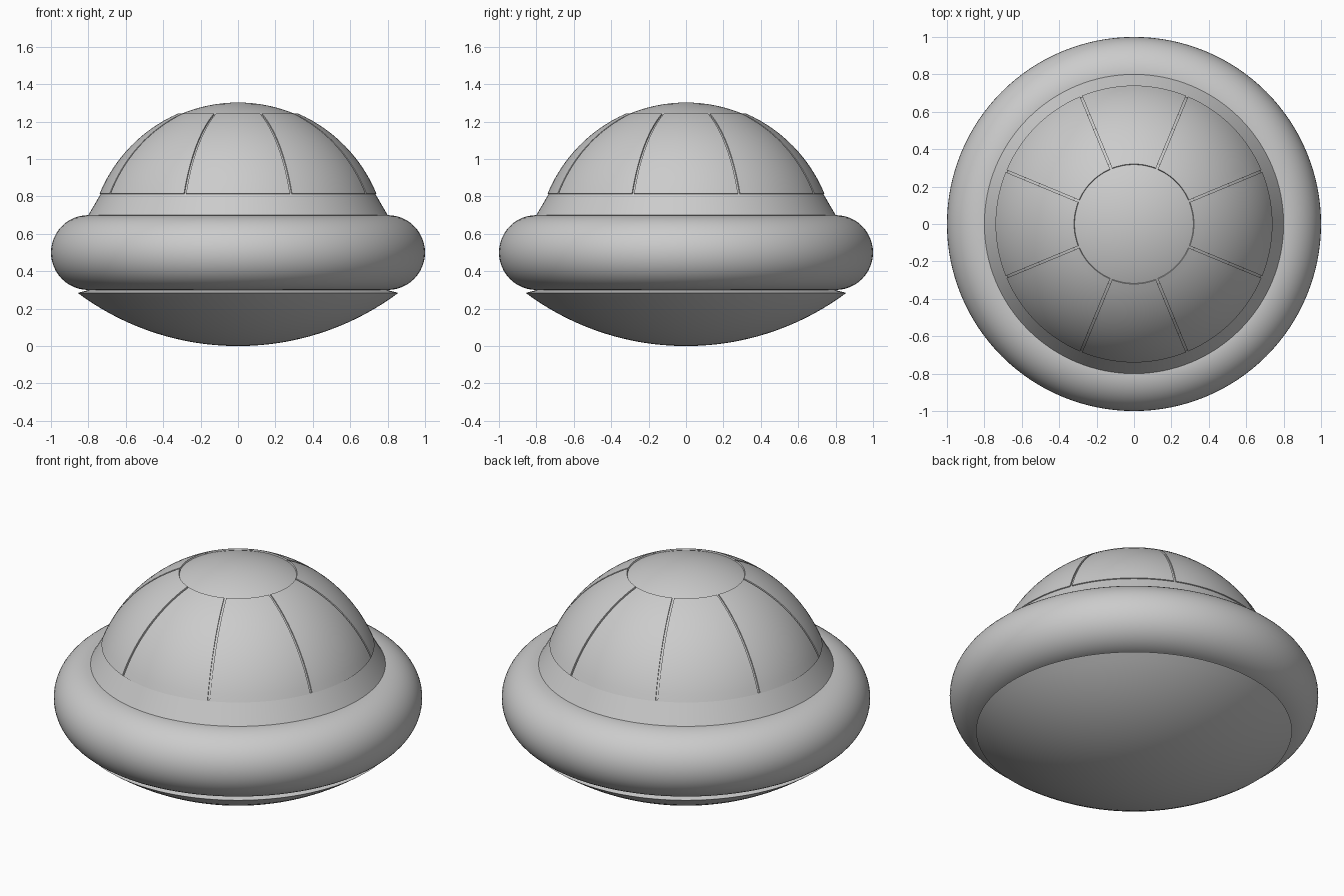
import bpy, bmesh
from math import sin, cos, asin, pi, sqrt, radians

if "Cube" in bpy.data.objects:
    bpy.data.objects.remove(bpy.data.objects["Cube"])

SEG = 128
DOME_Z, DOME_R, PANEL_R = 0.509, 0.793, 0.801


def finish(name, bm, location=(0, 0, 0)):
    bmesh.ops.recalc_face_normals(bm, faces=bm.faces)
    mesh = bpy.data.meshes.new(name)
    bm.to_mesh(mesh)
    bm.free()
    obj = bpy.data.objects.new(name, mesh)
    obj.location = location
    bpy.context.collection.objects.link(obj)
    bpy.ops.object.select_all(action='DESELECT')
    obj.select_set(True)
    bpy.context.view_layer.objects.active = obj
    bpy.ops.object.shade_smooth_by_angle(angle=radians(25))
    return obj


def lathe(name, profile):
    """Spin an (r, z) profile around the z axis."""
    bm = bmesh.new()
    verts = [bm.verts.new((r, 0, z)) for r, z in profile]
    edges = [bm.edges.new(pair) for pair in zip(verts, verts[1:])]
    bmesh.ops.spin(bm, geom=verts + edges, cent=(0, 0, 0), axis=(0, 0, 1),
                   angle=2 * pi, steps=SEG, use_merge=True)
    bmesh.ops.remove_doubles(bm, verts=bm.verts, dist=1e-5)
    return finish(name, bm)


# Shallow spherical dish underneath, with a sloped lip up to the rim
lip_r, lip_z = 0.857, 0.284
dish_r = (lip_r ** 2 + lip_z ** 2) / (2 * lip_z)
dish = []
for i in range(21):
    r = lip_r * i / 20
    dish.append((r, dish_r - sqrt(dish_r ** 2 - r * r)))
lathe("lower_hull", dish + [(0.79, 0.302), (0, 0.302)])

# Fat round rim
bpy.ops.mesh.primitive_torus_add(major_radius=0.8, minor_radius=0.2, location=(0, 0, 0.5),
                                 major_segments=SEG, minor_segments=48)
bpy.context.object.name = "rim_ring"
bpy.ops.object.shade_smooth()

# Conical skirt and base dome
lathe("dome_skirt", [(0.803, 0.695), (0.733, 0.816), (0.70, 0.816)])
low = asin((0.80 - DOME_Z) / DOME_R)
lathe("dome_core", [(DOME_R * cos(a), DOME_Z + DOME_R * sin(a))
                    for a in (low + (pi / 2 - low) * i / 24 for i in range(24))]
      + [(0, DOME_Z + DOME_R)])


def dome_panel(name, angle):
    """Raised curved plate, separated from its neighbours by a narrow groove."""
    n, gap = 14, 0.006
    e0 = asin((0.815 - DOME_Z) / PANEL_R)
    e1 = asin((1.243 - DOME_Z) / PANEL_R)
    bm = bmesh.new()
    rows = []
    for i in range(n + 1):
        e = e0 + (e1 - e0) * i / n
        r = PANEL_R * cos(e)
        half = pi / 8 - asin(gap / r)
        angles = [angle + half * (2 * j / n - 1) for j in range(n + 1)]
        rows.append([bm.verts.new((r * cos(a), r * sin(a), PANEL_R * sin(e))) for a in angles])
    for lo, hi in zip(rows, rows[1:]):
        for j in range(n):
            bm.faces.new((lo[j], lo[j + 1], hi[j + 1], hi[j]))
    border = [e for e in bm.edges if e.is_boundary]
    wall = bmesh.ops.extrude_edge_only(bm, edges=border)["geom"]
    for v in wall:
        if isinstance(v, bmesh.types.BMVert):
            v.co *= (DOME_R - 0.008) / PANEL_R
    return finish(name, bm, (0, 0, DOME_Z))


# Eight panels around the dome
for k in range(8):
    dome_panel(f"dome_panel_{k + 1}", k * pi / 4)
